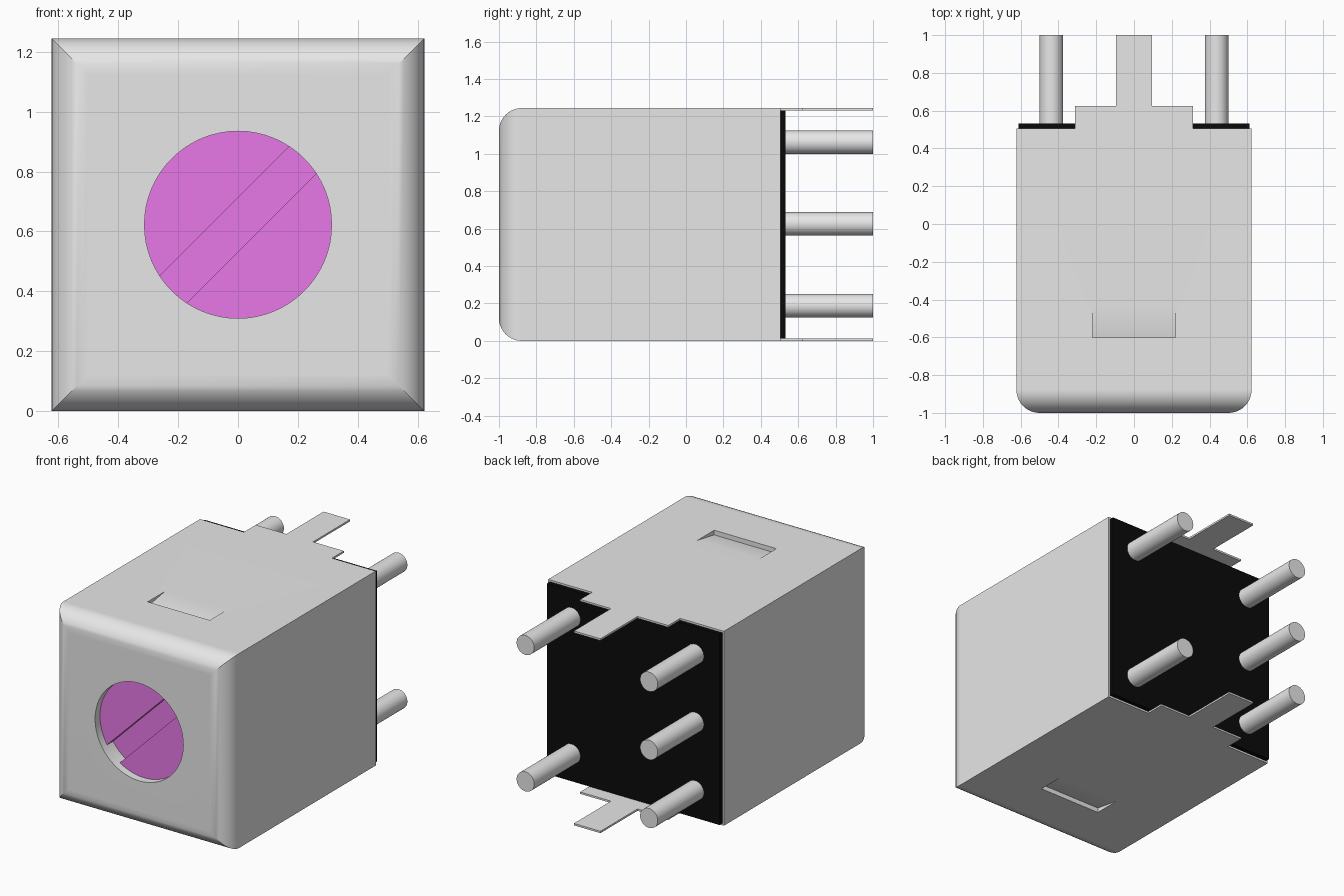
import bpy, bmesh, math
from mathutils import Matrix, Vector

cube = bpy.data.objects.get("Cube")
if cube:
    bpy.data.objects.remove(cube, do_unlink=True)

H = 0.6225          # half width of the square case; also its centre height
SHEET = 0.012       # sheet thickness of the case
HOLE_R = 0.3125


def material(name, rgb, rough=0.5):
    m = bpy.data.materials.new(name)
    m.use_nodes = True
    m.diffuse_color = (*rgb, 1)
    bsdf = m.node_tree.nodes["Principled BSDF"]
    bsdf.inputs["Base Color"].default_value = (*rgb, 1)
    bsdf.inputs["Roughness"].default_value = rough
    return m


GREY = material("light grey metal", (0.8, 0.8, 0.8))
BLACK = material("black plastic", (0.003, 0.003, 0.003))
MAGENTA = material("magenta dial", (0.8, 0.19, 0.8))


def finish(name, bm, mat):
    bmesh.ops.recalc_face_normals(bm, faces=bm.faces)
    me = bpy.data.meshes.new(name)
    bm.to_mesh(me)
    bm.free()
    me.materials.append(mat)
    ob = bpy.data.objects.new(name, me)
    bpy.context.collection.objects.link(ob)
    return ob


def select(ob):
    bpy.ops.object.select_all(action='DESELECT')
    ob.select_set(True)
    bpy.context.view_layer.objects.active = ob


def smooth(ob):
    select(ob)
    bpy.ops.object.shade_smooth_by_angle(angle=math.radians(30))


def box(name, lo, hi, mat, rot=None):
    lo, hi = Vector(lo), Vector(hi)
    bm = bmesh.new()
    m = Matrix.Translation((lo + hi) / 2) @ (rot or Matrix()) @ Matrix.Diagonal((*(hi - lo), 1))
    bmesh.ops.create_cube(bm, size=1, matrix=m)
    return finish(name, bm, mat)


def rod(name, x, z, r, y0, y1, mat, seg):
    """Cylinder running along y."""
    bm = bmesh.new()
    m = Matrix.Translation((x, (y0 + y1) / 2, z)) @ Matrix.Rotation(math.pi / 2, 4, 'X')
    bmesh.ops.create_cone(bm, cap_ends=True, segments=seg, radius1=r, radius2=r,
                          depth=y1 - y0, matrix=m)
    return finish(name, bm, mat)


def prism(name, points, offset, mat):
    """Extrude a flat outline by an offset vector."""
    bm = bmesh.new()
    f = bm.faces.new([bm.verts.new(p) for p in points])
    ext = bmesh.ops.extrude_face_region(bm, geom=[f])
    bmesh.ops.translate(bm, vec=offset,
                        verts=[v for v in ext["geom"] if isinstance(v, bmesh.types.BMVert)])
    return finish(name, bm, mat)


def cut(ob, cutter):
    cutter.hide_render = True
    select(ob)
    mod = ob.modifiers.new("cut", 'BOOLEAN')
    mod.operation, mod.solver, mod.object = 'DIFFERENCE', 'EXACT', cutter
    bpy.ops.object.modifier_apply(modifier=mod.name)
    bpy.data.objects.remove(cutter, do_unlink=True)


# Case: square rings lofted along y, with a rounded, mitred front rim
R, STEPS = 0.122, 10
bm = bmesh.new()
rings = []
profile = [(R * (1 - math.sin(a)), -1 + R * (1 - math.cos(a)))
           for a in (math.pi / 2 * i / STEPS for i in range(STEPS + 1))] + [(0, 0.505)]
for inset, y in profile:
    h = H - inset
    rings.append([bm.verts.new((sx * h, y, H + sz * h))
                  for sx, sz in ((-1, -1), (1, -1), (1, 1), (-1, 1))])
for a, b in zip(rings, rings[1:]):
    for i in range(4):
        j = (i + 1) % 4
        bm.faces.new((a[i], a[j], b[j], b[i]))
bm.faces.new(rings[0])
bm.faces.new(rings[-1])
case = finish("case", bm, GREY)

# Front hole and the sloping latch recesses on top and bottom
cut(case, rod("hole_cutter", 0, H, HOLE_R, -1.1, -0.82, GREY, 64))
for s in (1, -1):
    wedge = [(-0.22, -0.6, H + s * (H + 0.03)), (-0.22, -0.6, H + s * (H - 0.03)),
             (-0.22, -0.425, H + s * H), (-0.22, -0.425, H + s * (H + 0.03))]
    cut(case, prism("latch_cutter", wedge, (0.44, 0, 0), GREY))
smooth(case)
case.modifiers.new("even_shading", 'WEIGHTED_NORMAL').keep_sharp = True

# Recessed dial with a diagonal slot
dial = rod("slotted_dial", 0, H, HOLE_R, -0.95, -0.80, MAGENTA, 64)
cut(dial, box("slot_cutter", (-0.5, -1.1, H - 0.064), (0.5, -0.89, H + 0.064), MAGENTA,
              Matrix.Rotation(-math.pi / 4, 4, 'Y')))
smooth(dial)

# Base plate closing the back
box("base_plate", (-H + SHEET, 0.48, SHEET), (H - SHEET, 0.533, 2 * H - SHEET), BLACK)

# Stepped mounting tabs extending the top and bottom sheets
half = [(0.312, 0.5), (0.312, 0.625), (0.094, 0.625), (0.094, 1.0)]
outline = half + [(-x, y) for x, y in reversed(half)]
for name, z in (("top_tab", 2 * H - SHEET), ("bottom_tab", 0)):
    prism(name, [(x, y, z) for x, y in outline], (0, 0, SHEET), GREY)

# Contact pins: three in one column, two in the other
for name, x, z in (("right_top_pin", -0.4375, 1.062), ("right_middle_pin", -0.4375, H + 0.003),
                   ("right_bottom_pin", -0.4375, 0.188), ("left_top_pin", 0.4375, 1.062),
                   ("left_bottom_pin", 0.4375, 0.188)):
    smooth(rod(name, x, z, 0.0625, 0.5, 1.0, GREY, 32))
